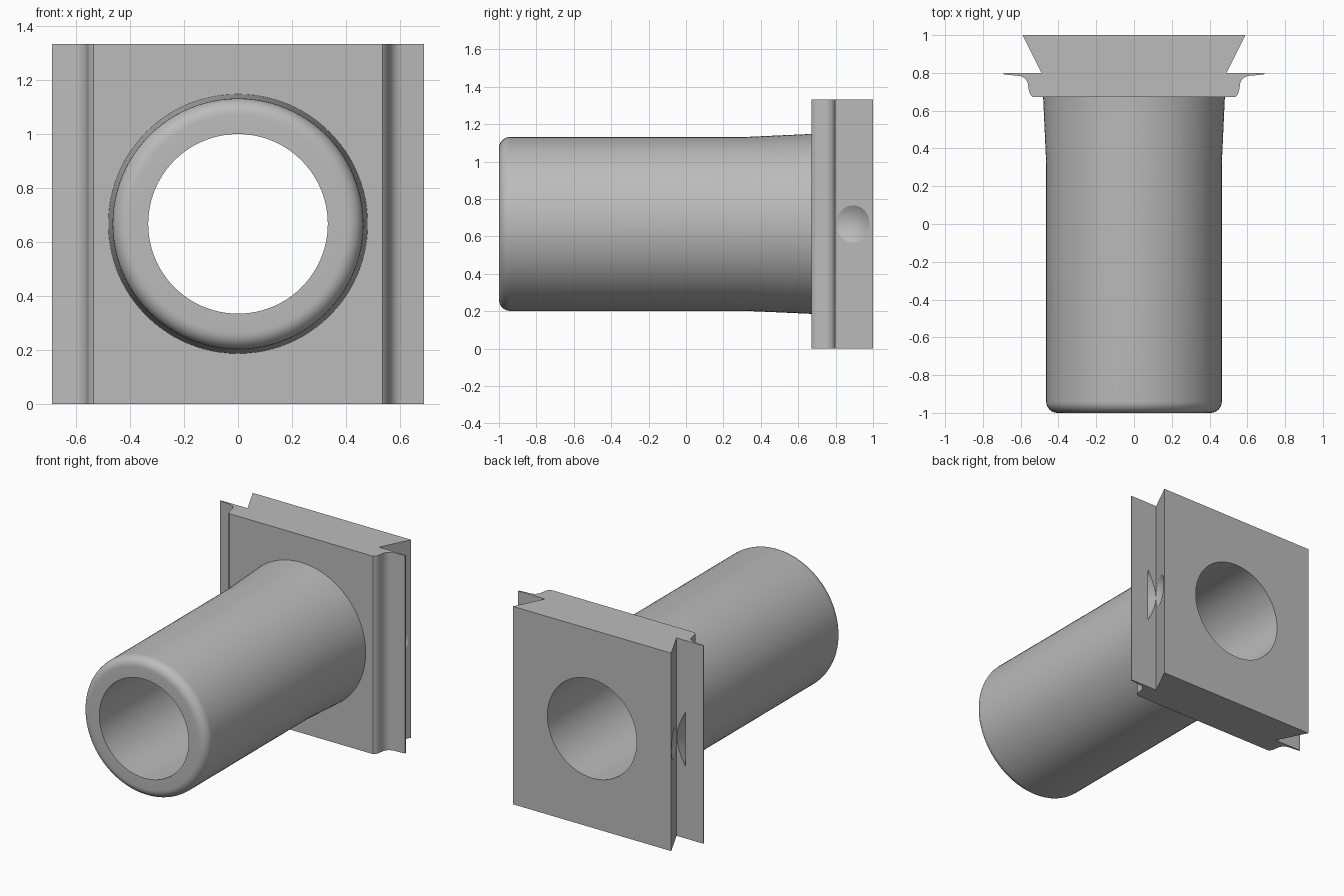
import bpy, bmesh
from math import sin, cos, pi, radians
from mathutils import Vector, Matrix

cube = bpy.data.objects.get("Cube")
if cube:
    bpy.data.objects.remove(cube)

AXIS_Z = 0.667   # height of the tube axis
HEIGHT = 1.333
BORE = 0.333

steel = bpy.data.materials.new("grey_steel")
steel.use_nodes = True
GREY = (0.5, 0.5, 0.5, 1)
steel.diffuse_color = GREY
steel.node_tree.nodes["Principled BSDF"].inputs["Base Color"].default_value = GREY


def make_object(name, bm):
    bmesh.ops.recalc_face_normals(bm, faces=bm.faces)
    mesh = bpy.data.meshes.new(name)
    bm.to_mesh(mesh)
    bm.free()
    mesh.materials.append(steel)
    obj = bpy.data.objects.new(name, mesh)
    bpy.context.collection.objects.link(obj)
    return obj


def lathe(name, profile, steps=96):
    """Spin (radius, y) points about the tube axis; the ends lie on the axis."""
    bm = bmesh.new()
    verts = [bm.verts.new((r, y, AXIS_Z)) for r, y in profile]
    edges = [bm.edges.new(pair) for pair in zip(verts, verts[1:])]
    bmesh.ops.spin(bm, geom=verts + edges, cent=(0, 0, AXIS_Z), axis=(0, 1, 0),
                   angle=2 * pi, steps=steps)
    bmesh.ops.remove_doubles(bm, verts=bm.verts, dist=1e-5)
    return make_object(name, bm)


def combine(target, tool, operation):
    mod = target.modifiers.new(operation.lower(), 'BOOLEAN')
    mod.operation = operation
    mod.solver = 'EXACT'
    mod.object = tool
    tool.hide_render = True
    bpy.context.view_layer.objects.active = target
    bpy.ops.object.modifier_apply(modifier=mod.name)
    bpy.data.objects.remove(tool)


# Dovetail plate: mirrored half profile with a coved side flange, extruded upward
half = [(0.59, 1.0), (0.49, 0.80), (0.69, 0.80), (0.69, 0.793), (0.66, 0.789)]
half += [(0.615 - 0.055 * sin(a), 0.73 + 0.055 * cos(a))
         for a in (radians(15 * i) for i in range(7))]
half += [(0.555, 0.70), (0.549, 0.685), (0.535, 0.672)]
outline = half + [(-x, y) for x, y in reversed(half)]
bm = bmesh.new()
base = bm.faces.new([bm.verts.new((x, y, 0)) for x, y in outline])
top = bmesh.ops.extrude_face_region(bm, geom=[base])["geom"]
bmesh.ops.translate(bm, vec=(0, 0, HEIGHT),
                    verts=[g for g in top if isinstance(g, bmesh.types.BMVert)])
body = make_object("flanged_tube", bm)

# Barrel: rounded front rim, straight run, slight flare into the plate
R, FILLET = 0.465, 0.06
rim = [(R - FILLET + FILLET * sin(a), -1 + FILLET - FILLET * cos(a))
       for a in (radians(11.25 * i) for i in range(9))]
barrel = lathe("barrel", [(0, -1)] + rim + [(R, 0.32), (0.481, 0.672), (0.481, 0.75), (0, 0.75)])
combine(body, barrel, 'UNION')

# Through bore
bore = lathe("bore_cutter", [(0, -1.1), (BORE, -1.1), (BORE, 1.1), (0, 1.1)])
combine(body, bore, 'DIFFERENCE')

# Conical locating dimples in both dovetail faces
for side in (1, -1):
    normal = Vector((side * 0.2, -0.1, 0)).normalized()
    bm = bmesh.new()
    bmesh.ops.create_cone(bm, cap_ends=True, segments=48, radius1=0.0, radius2=0.2, depth=0.12)
    turn = normal.to_track_quat('Z', 'Y').to_matrix().to_4x4()
    spot = Matrix.Translation((side * 0.537, 0.893, AXIS_Z))
    bmesh.ops.transform(bm, matrix=spot @ turn, verts=bm.verts)
    bmesh.ops.remove_doubles(bm, verts=bm.verts, dist=1e-5)
    combine(body, make_object("dimple_cutter", bm), 'DIFFERENCE')

# Smooth shading with crisp edges
bpy.ops.object.select_all(action='DESELECT')
body.select_set(True)
bpy.context.view_layer.objects.active = body
bpy.ops.object.shade_smooth_by_angle(angle=radians(30))
